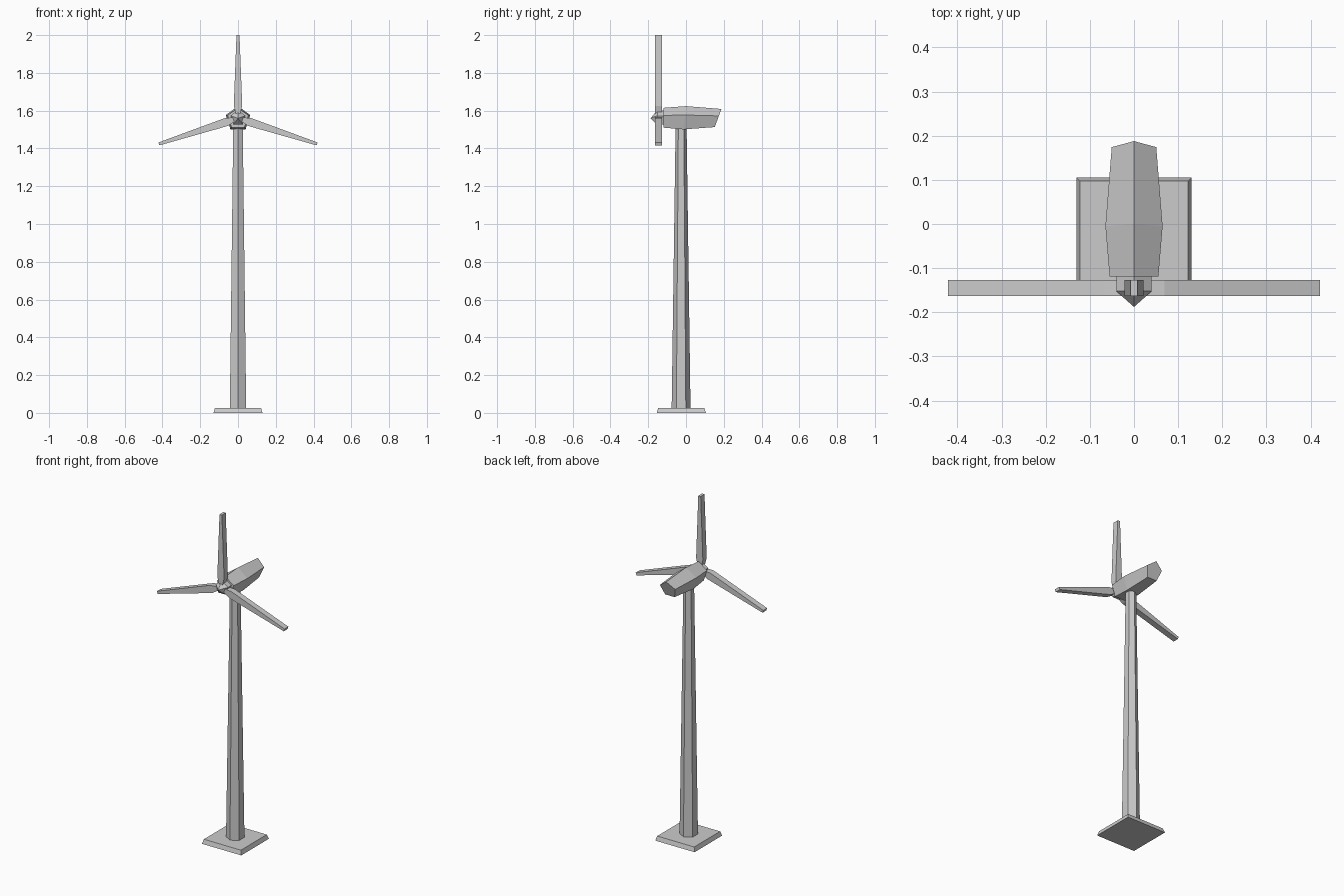
import bpy, bmesh
from math import cos, sin, radians, pi

if "Cube" in bpy.data.objects:
    bpy.data.objects.remove(bpy.data.objects["Cube"])

HUB_Z = 1.56


def loft(name, rings):
    """Skin a list of equal-length vertex rings and cap the ends."""
    bm = bmesh.new()
    vs = [[bm.verts.new(p) for p in ring] for ring in rings]
    n = len(vs[0])
    for a, b in zip(vs, vs[1:]):
        for i in range(n):
            j = (i + 1) % n
            bm.faces.new((a[i], a[j], b[j], b[i]))
    bm.faces.new(vs[0])
    bm.faces.new(vs[-1])
    bmesh.ops.remove_doubles(bm, verts=bm.verts, dist=1e-5)
    bmesh.ops.recalc_face_normals(bm, faces=bm.faces)
    mesh = bpy.data.meshes.new(name)
    bm.to_mesh(mesh)
    bm.free()
    obj = bpy.data.objects.new(name, mesh)
    bpy.context.collection.objects.link(obj)
    return obj


def flat_ring(sides, r, z, cy, start):
    """Horizontal polygon."""
    return [(r * cos(start + 2 * pi * i / sides),
             cy + r * sin(start + 2 * pi * i / sides), z) for i in range(sides)]


def pent_ring(r, y, z, lean=0.0):
    """Upright point-up pentagon facing y; lean pushes the top backwards."""
    ring = []
    for i in range(5):
        a = pi / 2 + 2 * pi * i / 5
        dz = r * sin(a)
        ring.append((r * cos(a), y + lean * dz, z + dz))
    return ring


# foundation slab with a slightly sloped rim
root2 = 2 ** 0.5
loft("foundation", [flat_ring(4, 0.13 * root2, 0, -0.025, pi / 4),
                    flat_ring(4, 0.122 * root2, 0.026, -0.025, pi / 4)])

# tapered hexagonal tower
loft("tower", [flat_ring(6, 0.05, 0.02, -0.026, pi / 2),
               flat_ring(6, 0.029, 1.52, -0.026, pi / 2)])

# pentagonal nacelle with a slanted tail
loft("nacelle", [pent_ring(0.058, -0.119, 1.557),
                 pent_ring(0.068, -0.007, 1.556, 0.1),
                 pent_ring(0.053, 0.168, 1.556, 0.37)])

# rotor hub and pointed nose
loft("rotor_hub", [pent_ring(0.042, -0.115, HUB_Z),
                   pent_ring(0.042, -0.152, HUB_Z)])
loft("nose_cone", [pent_ring(0.042, -0.152, HUB_Z),
                   pent_ring(0.027, -0.165, HUB_Z),
                   pent_ring(0.001, -0.187, HUB_Z)])

# three flat tapered blades: (distance from hub, half width)
profile = [(0.025, 0.012), (0.065, 0.022), (0.10, 0.021), (0.44, 0.008)]
for k, deg in enumerate((90, -18, 198)):
    c, s = cos(radians(deg)), sin(radians(deg))
    rings = [[(d * c - t * s, y, HUB_Z + d * s + t * c)
              for t, y in ((-w, -0.163), (w, -0.163), (w, -0.127), (-w, -0.127))]
             for d, w in profile]
    loft(f"blade_{k + 1}", rings)
